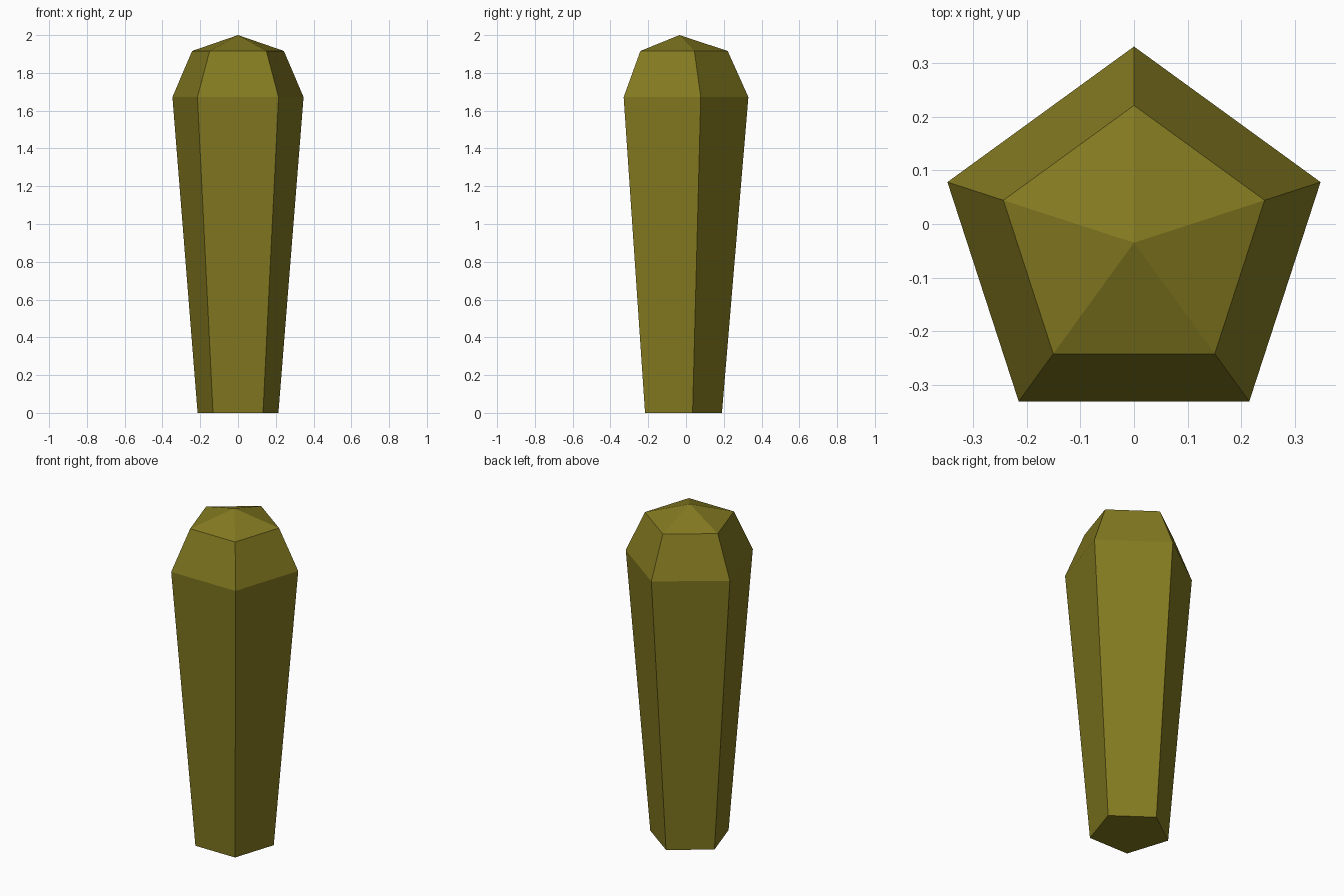
import bpy, bmesh
from math import sin, cos, pi

if "Cube" in bpy.data.objects:
    bpy.data.objects.remove(bpy.data.objects["Cube"])

SIDES = 5
CENTRE_Y = -0.0348
# (radius, height) of each pentagonal ring, bottom to top
PROFILE = [(0.225, 0.0), (0.365, 1.672), (0.2555, 1.916)]
APEX_Z = 2.0

bm = bmesh.new()

# rings, with one corner pointing to the back
rings = []
for r, z in PROFILE:
    ring = []
    for i in range(SIDES):
        a = pi / 2 + 2 * pi * i / SIDES
        ring.append(bm.verts.new((r * cos(a), CENTRE_Y + r * sin(a), z)))
    rings.append(ring)

# tapered sides and shoulder
for low, high in zip(rings, rings[1:]):
    for i in range(SIDES):
        j = (i + 1) % SIDES
        bm.faces.new((low[i], low[j], high[j], high[i]))

# flat base and pointed cap
bm.faces.new(rings[0][::-1])
apex = bm.verts.new((0, CENTRE_Y, APEX_Z))
for i in range(SIDES):
    bm.faces.new((rings[-1][i], rings[-1][(i + 1) % SIDES], apex))

bmesh.ops.recalc_face_normals(bm, faces=bm.faces[:])
mesh = bpy.data.meshes.new("tapered_post")
bm.to_mesh(mesh)
bm.free()

post = bpy.data.objects.new("tapered_post", mesh)
bpy.context.collection.objects.link(post)

# olive colour
olive = bpy.data.materials.new("olive")
olive.diffuse_color = (0.23, 0.195, 0.015, 1)
olive.use_nodes = True
olive.node_tree.nodes["Principled BSDF"].inputs["Base Color"].default_value = olive.diffuse_color
mesh.materials.append(olive)
